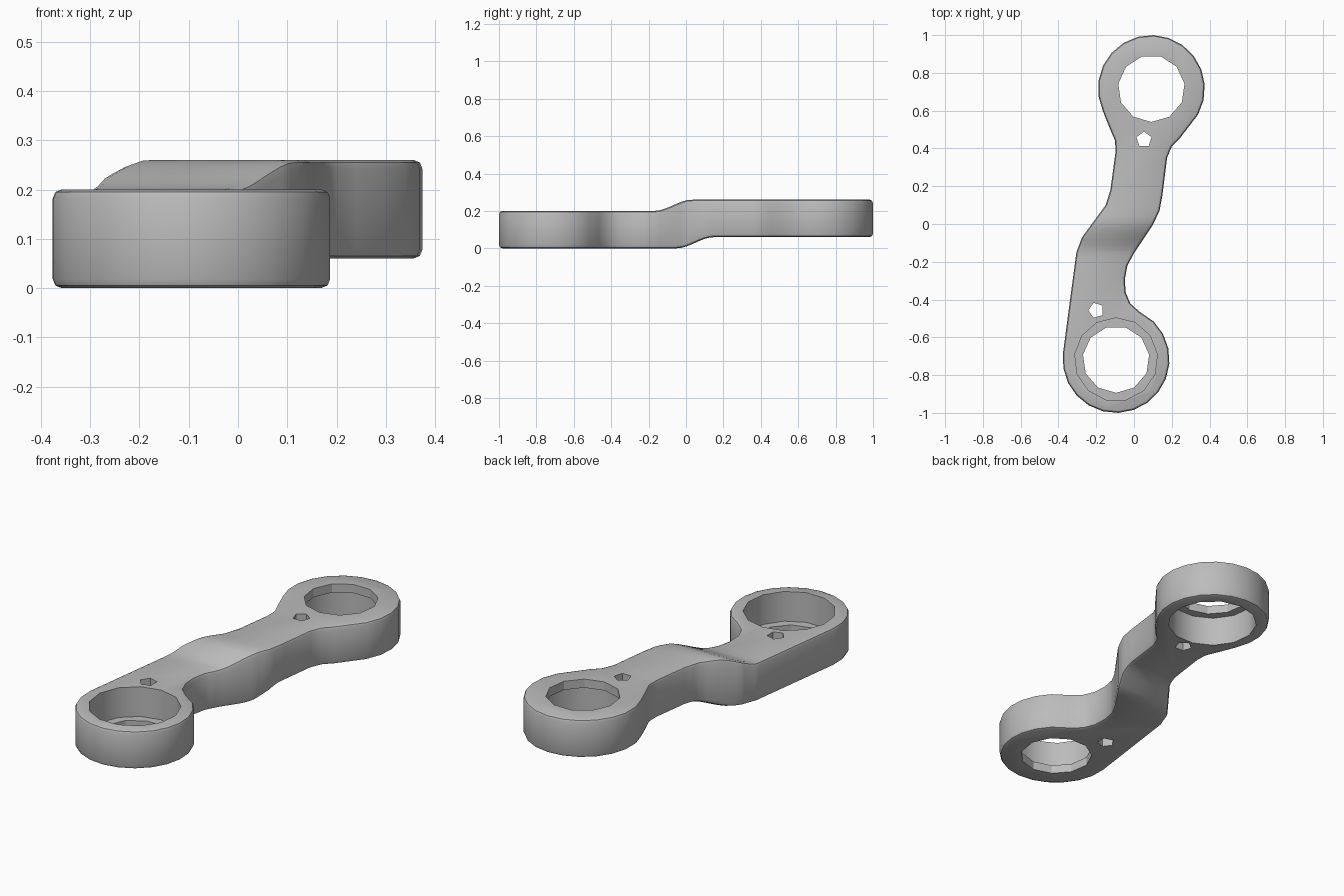
import bpy
import bmesh
from math import sin, cos, radians, pi
from mathutils import Vector

cube = bpy.data.objects.get("Cube")
if cube:
    bpy.data.objects.remove(cube, do_unlink=True)

THICK, STEP, RADIUS = 0.20, 0.06, 0.283
FRONT = Vector((-0.095, -0.717))
BACK = Vector((0.092, 0.717))

metal = bpy.data.materials.new("plain grey")
metal.use_nodes = True
grey = (0.5, 0.5, 0.5, 1)
metal.diffuse_color = grey
metal.node_tree.nodes["Principled BSDF"].inputs["Base Color"].default_value = grey


def arc(centre, start, end, count):
    angles = [radians(start + (end - start) * i / count) for i in range(count + 1)]
    return [(centre.x + RADIUS * cos(a), centre.y + RADIUS * sin(a)) for a in angles]


def make_object(name, bm):
    mesh = bpy.data.meshes.new(name)
    bm.to_mesh(mesh)
    bm.free()
    mesh.materials.append(metal)
    obj = bpy.data.objects.new(name, mesh)
    bpy.context.collection.objects.link(obj)
    return obj


def prism(outline, low, high):
    bm = bmesh.new()
    base = bm.faces.new([bm.verts.new((x, y, low)) for x, y in outline])
    top = bmesh.ops.extrude_face_region(bm, geom=[base])["geom"]
    for v in top:
        if isinstance(v, bmesh.types.BMVert):
            v.co.z = high
    bmesh.ops.recalc_face_normals(bm, faces=bm.faces)
    return bm


# Arm outline: front ring, right waist, back ring, left waist
right_waist = [(0.03, -0.465), (-0.02, -0.42), (-0.045, -0.36), (-0.048, -0.29),
               (-0.035, -0.22), (0, -0.155), (0.1, -0.005), (0.135, 0.07),
               (0.15, 0.15), (0.175, 0.35), (0.2, 0.41), (0.24, 0.45)]
left_waist = [(-0.13, 0.51), (-0.1, 0.44), (-0.098, 0.38), (-0.125, 0.18),
              (-0.15, 0.1), (-0.275, -0.07), (-0.305, -0.15)]
outline = (arc(FRONT, 173, 405, 14) + right_waist
           + arc(BACK, -46, 205, 15) + left_waist)
bm = prism(outline, 0, THICK)

# Rounded rims on both faces
rims = [e for e in bm.edges if abs(e.verts[0].co.z - e.verts[1].co.z) < 0.001]
bmesh.ops.bevel(bm, geom=rims, offset=0.018, segments=2, profile=0.5, affect='EDGES')

# Cross cuts, then the sloped step between the two ends
for i in range(13):
    bmesh.ops.bisect_plane(bm, geom=bm.verts[:] + bm.edges[:] + bm.faces[:],
                           plane_co=(0, -0.2 + i * 0.03, 0), plane_no=(0, 1, 0))
for v in bm.verts:
    start = -0.05 - 0.12 * min(max(v.co.z / THICK, 0), 1)
    t = min(max((v.co.y - start) / 0.2, 0), 1)
    v.co.z += STEP * t * t * (3 - 2 * t)
arm = make_object("offset_arm", bm)


# Bearing bores, through holes and pin holes
def cut(name, centre, radius, sides, turn, low, high):
    points = [(centre[0] + radius * cos(turn + 2 * pi * i / sides),
               centre[1] + radius * sin(turn + 2 * pi * i / sides)) for i in range(sides)]
    cutter = make_object(name, prism(points, low, high))
    cutter.hide_render = True
    mod = arm.modifiers.new(name, 'BOOLEAN')
    mod.operation = 'DIFFERENCE'
    mod.solver = 'EXACT'
    mod.object = cutter
    bpy.ops.object.select_all(action='DESELECT')
    bpy.context.view_layer.objects.active = arm
    arm.select_set(True)
    bpy.ops.object.modifier_apply(modifier=name)
    bpy.data.objects.remove(cutter, do_unlink=True)


LIP = 0.045
cut("front_bore", FRONT, 0.22, 13, pi / 2, LIP, 1)
cut("front_hole", FRONT, 0.177, 11, -pi / 2, -1, 1)
cut("back_bore", BACK, 0.22, 13, pi / 2, -1, THICK + STEP - LIP)
cut("back_hole", BACK, 0.177, 11, -pi / 2, -1, 1)
cut("front_pin_hole", (-0.2, -0.457), 0.042, 5, pi, -1, 1)
cut("back_pin_hole", (0.053, 0.447), 0.042, 5, pi / 2, -1, 1)

bpy.ops.object.shade_smooth_by_angle(angle=radians(30))
